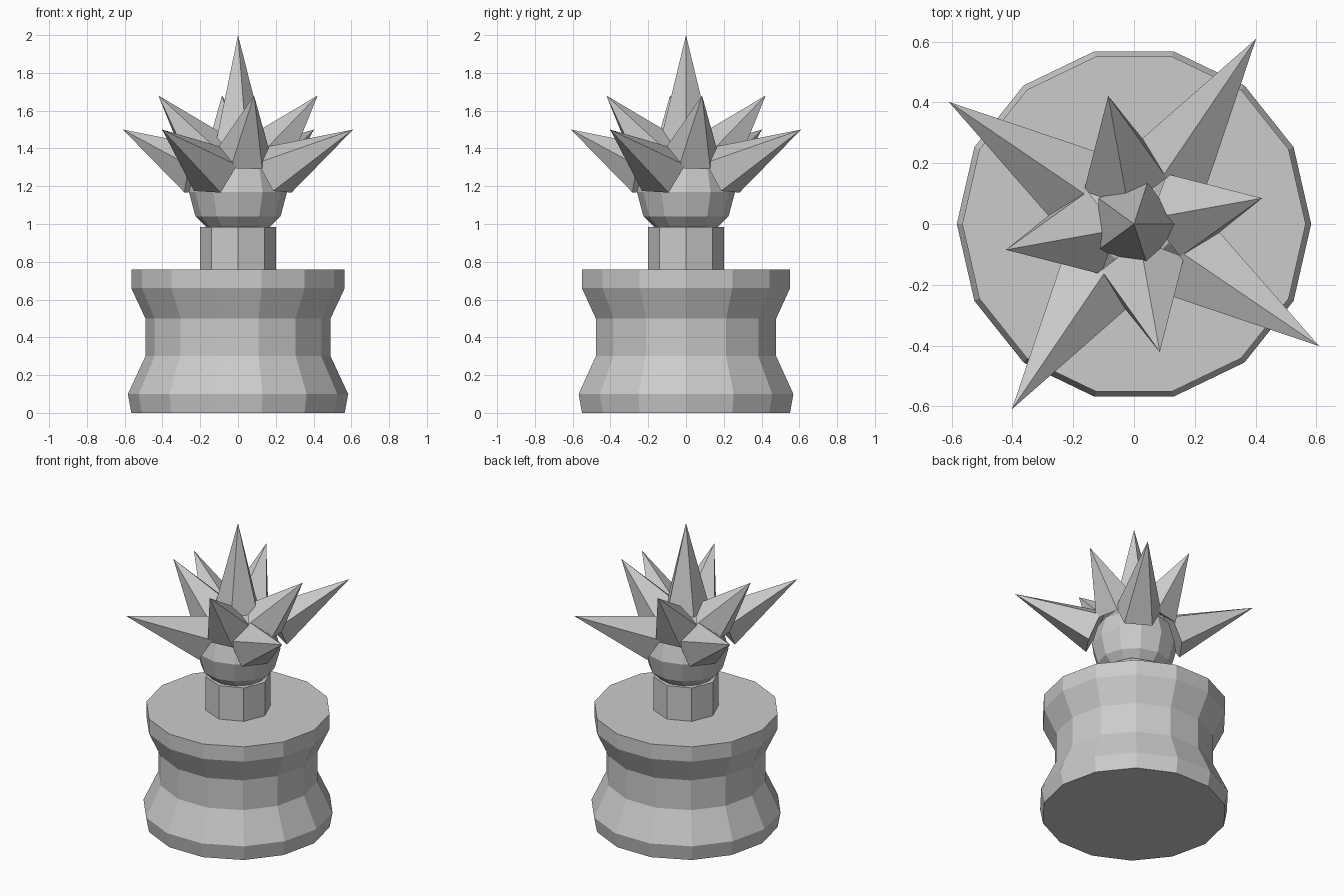
import bpy, bmesh, math
from mathutils import Matrix, Vector

if "Cube" in bpy.data.objects:
    bpy.data.objects.remove(bpy.data.objects["Cube"], do_unlink=True)

grey = bpy.data.materials.new("plain grey")
grey.use_nodes = True
colour = (0.6, 0.6, 0.6, 1)
grey.diffuse_color = colour
grey.node_tree.nodes["Principled BSDF"].inputs["Base Color"].default_value = colour

HEAD_Z = 1.17
HEAD_R = 0.26
SPIKE_R = 0.145


def finish(name, bm):
    bmesh.ops.recalc_face_normals(bm, faces=bm.faces)
    mesh = bpy.data.meshes.new(name)
    bm.to_mesh(mesh)
    bm.free()
    mesh.materials.append(grey)
    obj = bpy.data.objects.new(name, mesh)
    bpy.context.scene.collection.objects.link(obj)
    return obj


def turned(name, profile, sides):
    """Flat-sided solid of revolution from (radius, height) pairs."""
    bm = bmesh.new()
    rings = []
    for r, z in profile:
        angles = [math.tau * i / sides for i in range(sides)]
        rings.append([bm.verts.new((r * math.cos(a), r * math.sin(a), z)) for a in angles])
    for low, high in zip(rings, rings[1:]):
        for i in range(sides):
            j = (i + 1) % sides
            bm.faces.new((low[i], low[j], high[j], high[i]))
    bm.faces.new(rings[0])
    bm.faces.new(rings[-1])
    return finish(name, bm)


def spike(name, azimuth, tip_radius, tip_z, roll=0):
    """Five-sided spike pointing away from the head centre."""
    tip = Vector((tip_radius, 0, tip_z - HEAD_Z))
    tilt = math.atan2(tip.x, tip.z)
    length = tip.length - HEAD_R
    bm = bmesh.new()
    base = [bm.verts.new((SPIKE_R * math.cos(a), SPIKE_R * math.sin(a), HEAD_R))
            for a in (math.radians(roll) + math.tau * i / 5 for i in range(5))]
    point = bm.verts.new((0, 0, HEAD_R + length))
    bm.faces.new(base)
    for i in range(5):
        bm.faces.new((base[i], base[(i + 1) % 5], point))
    place = (Matrix.Translation((0, 0, HEAD_Z))
             @ Matrix.Rotation(math.radians(azimuth), 4, 'Z')
             @ Matrix.Rotation(tilt, 4, 'Y'))
    bm.transform(place)
    return finish(name, bm)


# Pot and neck
turned("pot", [(0.565, 0), (0.583, 0.1), (0.49, 0.3), (0.49, 0.5),
               (0.565, 0.66), (0.565, 0.76)], 14)
turned("neck", [(0.2, 0.74), (0.2, 0.985)], 8)

# Round head
bm = bmesh.new()
bmesh.ops.create_uvsphere(bm, u_segments=12, v_segments=6, radius=HEAD_R)
bm.transform(Matrix.Translation((0, 0, HEAD_Z)))
finish("head", bm)

# Crown of spikes
spike("top_spike", 0, 0, 2.0)
for i in range(4):
    spike(f"upper_spike_{i + 1}", 11.4 + 90 * i, 0.43, 1.68, 33)
    spike(f"lower_spike_{i + 1}", 56.6 + 90 * i, 0.73, 1.5, 33)
